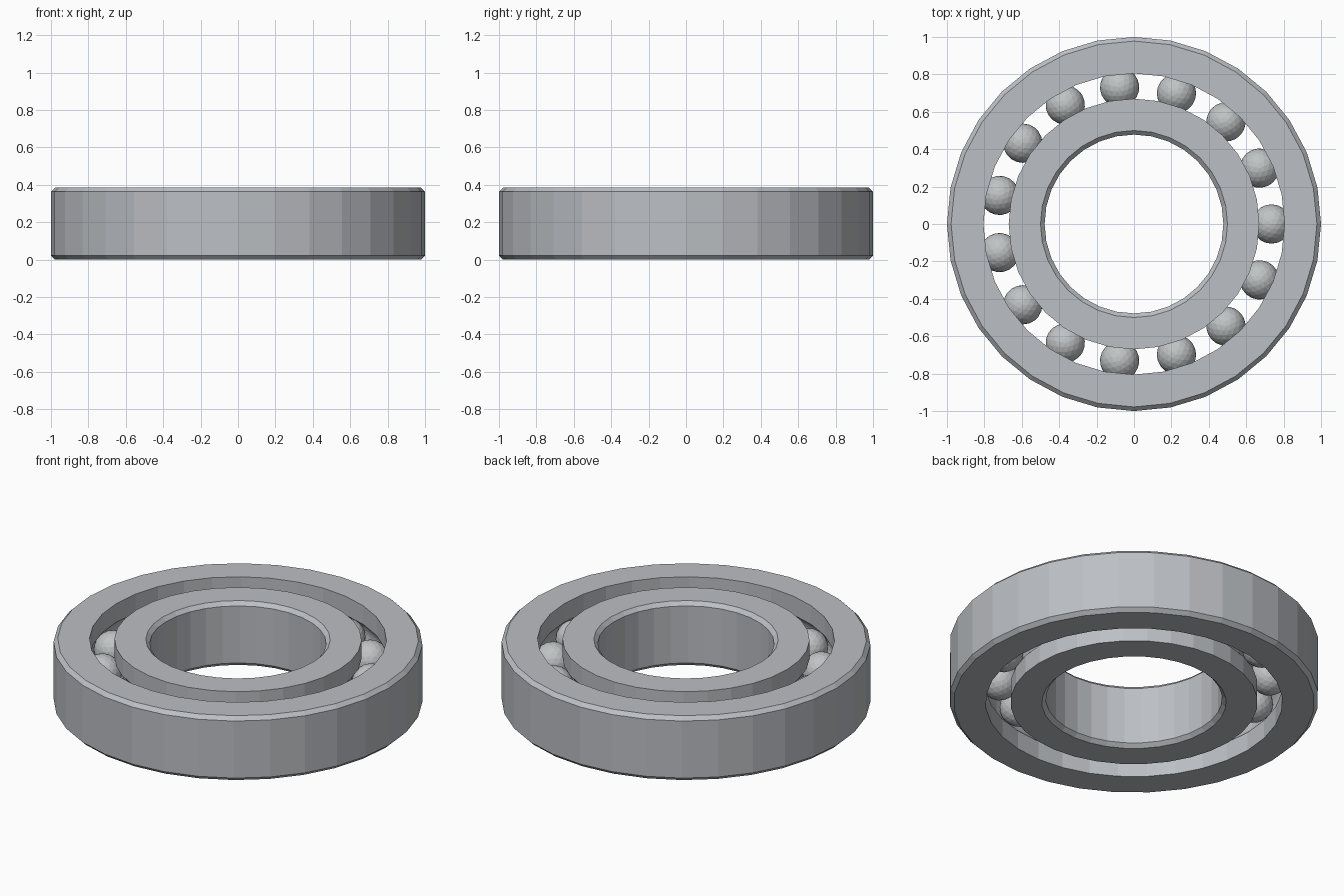
import bpy, bmesh
from math import sin, cos, pi, radians, sqrt

cube = bpy.data.objects.get("Cube")
if cube:
    bpy.data.objects.remove(cube)

HEIGHT, CHAMFER, SEGMENTS = 0.385, 0.022, 32
BALLS, BALL_RADIUS, PITCH_RADIUS = 15, 0.105, 0.735
MID = HEIGHT / 2


def make_material(name, colour):
    mat = bpy.data.materials.new(name)
    mat.use_nodes = True
    mat.diffuse_color = colour
    mat.node_tree.nodes["Principled BSDF"].inputs["Base Color"].default_value = colour
    return mat


def add_object(name, bm, mat):
    bmesh.ops.recalc_face_normals(bm, faces=bm.faces)
    mesh = bpy.data.meshes.new(name)
    bm.to_mesh(mesh)
    bm.free()
    mesh.materials.append(mat)
    obj = bpy.data.objects.new(name, mesh)
    bpy.context.collection.objects.link(obj)
    return obj


def groove(edge_radius, side, steps=8):
    """Raceway arc that hugs the balls, from bottom to top."""
    r = BALL_RADIUS + 0.002
    half = sqrt(r * r - (edge_radius - PITCH_RADIUS) ** 2)
    limit = math_angle = sin_angle(half / r)
    return [(PITCH_RADIUS + side * r * cos(a), MID + r * sin(a))
            for a in (limit * (2 * i / steps - 1) for i in range(steps + 1))]


def sin_angle(value):
    from math import asin
    return asin(value)


def make_ring(name, plain_radius, race_radius, side, mat):
    """Revolve a closed profile with one chamfered wall and one grooved wall."""
    inset = plain_radius - side * CHAMFER
    profile = [(inset, HEIGHT), (plain_radius, HEIGHT - CHAMFER),
               (plain_radius, CHAMFER), (inset, 0), (race_radius, 0)]
    profile += groove(race_radius, side) + [(race_radius, HEIGHT)]
    bm = bmesh.new()
    loops = [[bm.verts.new((r * cos(a), r * sin(a), z)) for r, z in profile]
             for a in (2 * pi * s / SEGMENTS for s in range(SEGMENTS))]
    n = len(profile)
    for s, here in enumerate(loops):
        there = loops[(s + 1) % SEGMENTS]
        for i in range(n):
            j = (i + 1) % n
            bm.faces.new((here[i], there[i], there[j], here[j]))
    return add_object(name, bm, mat)


steel = make_material("steel grey", (0.50, 0.52, 0.55, 1))
ball_steel = make_material("ball steel", (0.53, 0.55, 0.56, 1))

# Outer and inner races
make_ring("outer_race", 1.0, 0.805, 1, steel)
make_ring("inner_race", 0.478, 0.67, -1, steel)

# Faceted balls between the races
for i in range(BALLS):
    angle = radians(360 / BALLS * i)
    bm = bmesh.new()
    bmesh.ops.create_icosphere(bm, subdivisions=3, radius=BALL_RADIUS)
    ball = add_object(f"ball_{i + 1}", bm, ball_steel)
    ball.location = (PITCH_RADIUS * cos(angle), PITCH_RADIUS * sin(angle), MID)
    ball.rotation_euler.z = angle
